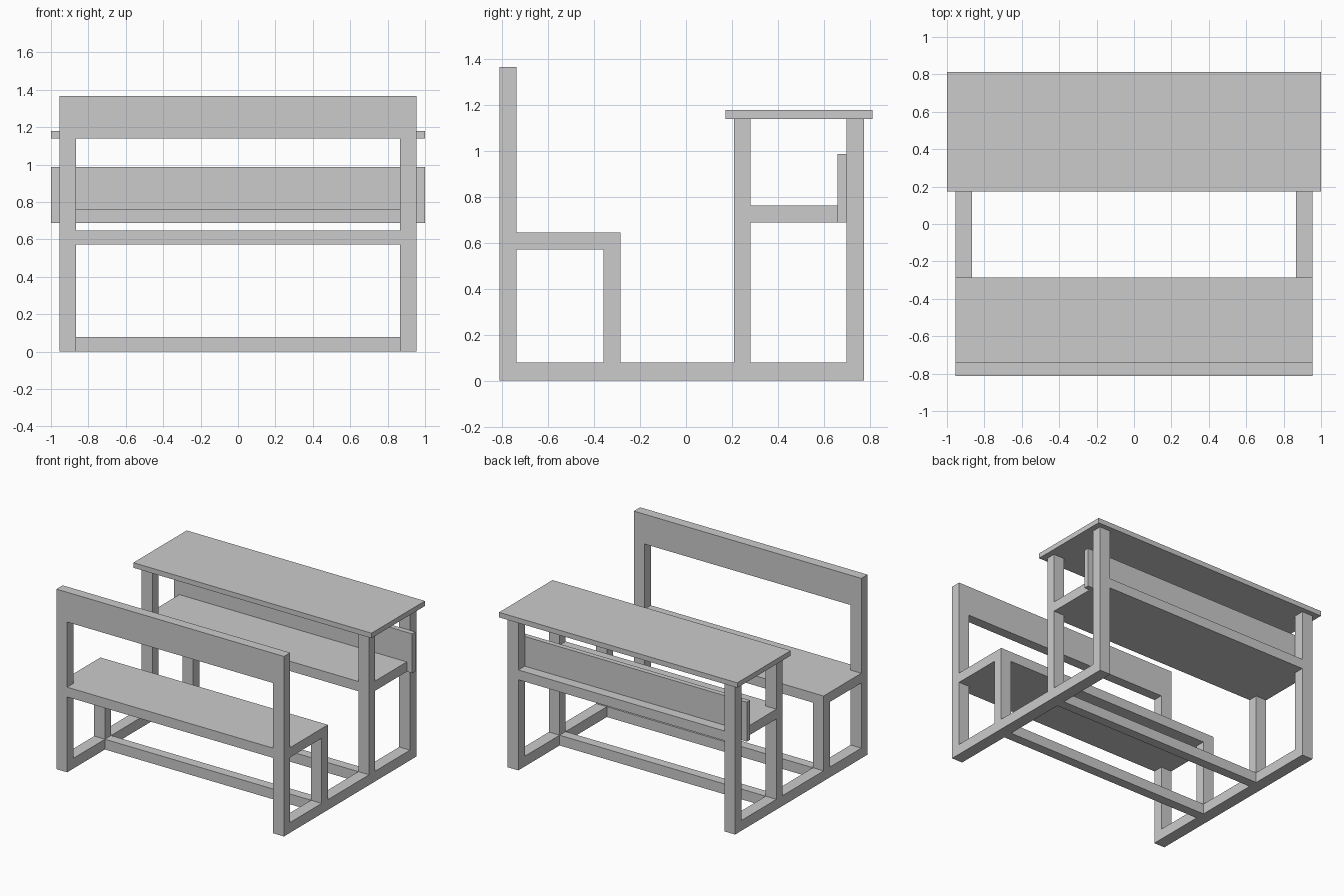
import bpy
import bmesh

if "Cube" in bpy.data.objects:
    bpy.data.objects.remove(bpy.data.objects["Cube"])


def box(name, x, y, z):
    """Box from (min, max) ranges on each axis."""
    bm = bmesh.new()
    bmesh.ops.create_cube(bm, size=1)
    for v in bm.verts:
        v.co = [r[0] if c < 0 else r[1] for c, r in zip(v.co, (x, y, z))]
    me = bpy.data.meshes.new(name)
    bm.to_mesh(me)
    bm.free()
    ob = bpy.data.objects.new(name, me)
    bpy.context.collection.objects.link(ob)
    return ob


IN, OUT = 0.865, 0.955           # inner and outer faces of the side frames
BASE = (0, 0.078)
SEAT = (0.572, 0.646)
SHELF = (0.688, 0.762)
BACK_POST = (-0.813, -0.738)
SEAT_POST = (-0.36, -0.286)
DESK_POST = (0.208, 0.28)
REAR_POST = (0.698, 0.775)
TABLE_Z = (1.14, 1.178)

# Side frames: name, y range, z range
side_parts = [
    ("base_runner", (BACK_POST[0], REAR_POST[1]), BASE),
    ("backrest_post", BACK_POST, (BASE[1], 1.366)),
    ("seat_front_post", SEAT_POST, (BASE[1], SEAT[0])),
    ("seat_side_bar", (BACK_POST[1], SEAT_POST[1]), SEAT),
    ("desk_front_post", DESK_POST, (BASE[1], TABLE_Z[0])),
    ("desk_rear_post", REAR_POST, (BASE[1], TABLE_Z[0])),
    ("shelf_side_bar", (DESK_POST[1], REAR_POST[0]), SHELF),
]
for side, x in (("left", (-OUT, -IN)), ("right", (IN, OUT))):
    for name, y, z in side_parts:
        box(f"{name}_{side}", x, y, z)

# Parts spanning between the frames
span = (-IN, IN)
box("seat", span, (BACK_POST[0], SEAT_POST[1]), SEAT)
box("backrest", span, BACK_POST, (1.14, 1.366))
box("shelf", span, (DESK_POST[0], REAR_POST[1]), SHELF)
box("seat_floor_rail", span, SEAT_POST, BASE)
box("desk_floor_rail", span, DESK_POST, BASE)

# Full-width boards
box("table_top", (-1, 1), (0.173, 0.813), TABLE_Z)
box("modesty_panel", (-1, 1), (0.66, 0.698), (SHELF[0], 0.987))
